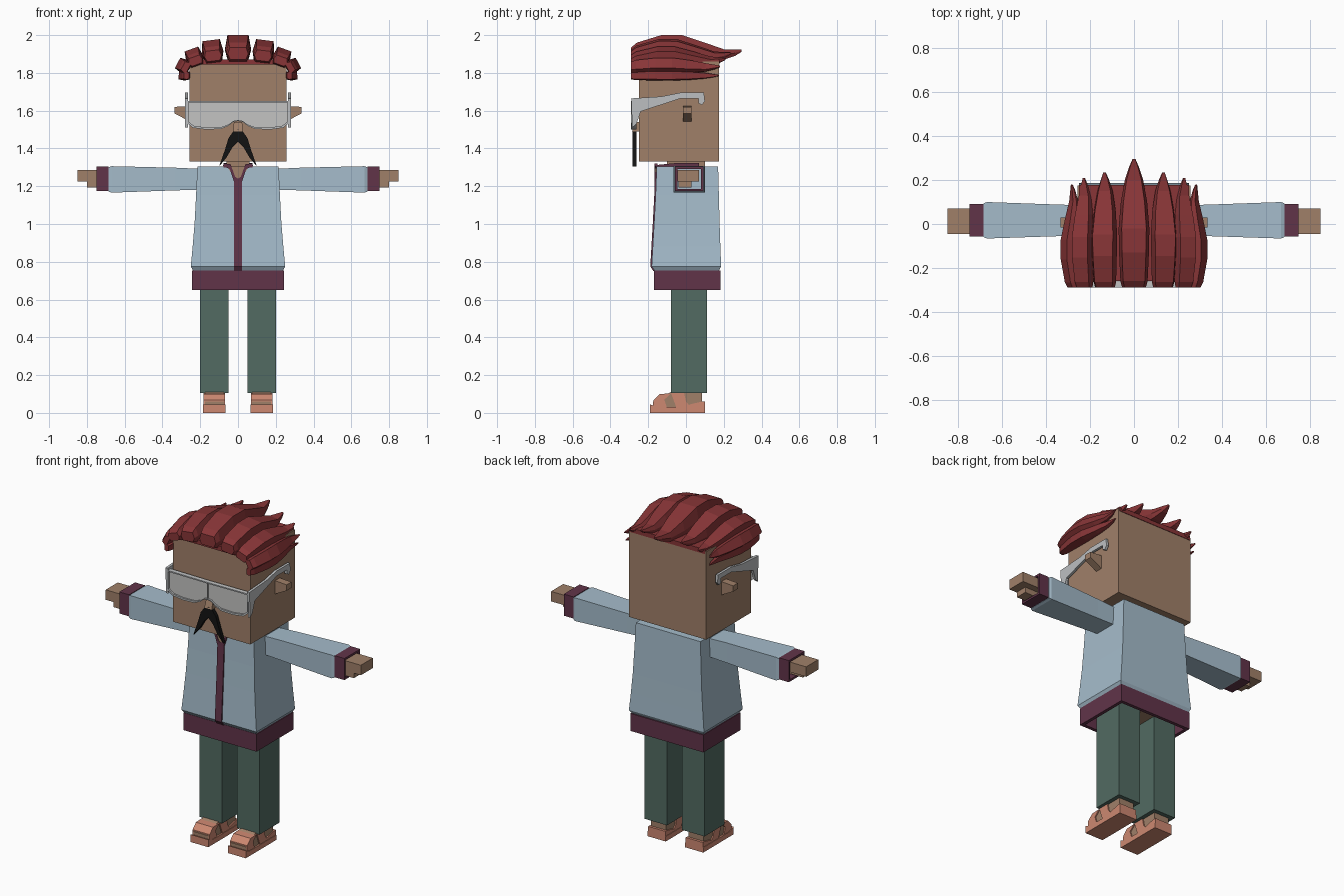
import bpy, bmesh, math
from mathutils import Matrix, Vector

cube = bpy.data.objects.get("Cube")
if cube:
    bpy.data.objects.remove(cube)


def material(name, code):
    """Flat colour from an sRGB hex code, stored linear."""
    rgb = [int(code[i:i + 2], 16) / 255 for i in (0, 2, 4)]
    col = [c / 12.92 if c < 0.04 else ((c + 0.055) / 1.055) ** 2.4 for c in rgb] + [1]
    m = bpy.data.materials.new(name)
    m.use_nodes = True
    m.diffuse_color = col
    m.node_tree.nodes["Principled BSDF"].inputs["Base Color"].default_value = col
    return m


skin = material("skin", "A08069")
shirt = material("pale blue cloth", "A5BCCB")
trim = material("plum trim", "613449")
pants = material("green cloth", "526B62")
hair = material("red hair", "883537")
leather = material("salmon leather", "CD8871")
black = material("black hair", "121212")
frame = material("light grey frame", "BCBFC1")
lens = material("grey lens", "C4C3C2")


def loft(name, sections, mat, mirror=False, closed=False):
    """Skin a list of equal-length point rings; closed joins last to first."""
    bm = bmesh.new()
    rings = [[bm.verts.new(p) for p in s] for s in sections]
    n = len(rings[0])
    pairs = list(zip(rings, rings[1:]))
    if closed:
        pairs.append((rings[-1], rings[0]))
    else:
        bm.faces.new(rings[0])
        bm.faces.new(rings[-1])
    for a, b in pairs:
        for i in range(n):
            j = (i + 1) % n
            bm.faces.new((a[i], a[j], b[j], b[i]))
    bmesh.ops.recalc_face_normals(bm, faces=bm.faces)
    me = bpy.data.meshes.new(name)
    bm.to_mesh(me)
    bm.free()
    me.materials.append(mat)
    ob = bpy.data.objects.new(name, me)
    bpy.context.collection.objects.link(ob)
    if mirror:
        ob.modifiers.new("mirror", "MIRROR").use_axis[0] = True
    return ob


def rect_z(x0, x1, y0, y1, z):
    return [(x0, y0, z), (x1, y0, z), (x1, y1, z), (x0, y1, z)]


def rect_x(x, y0, y1, z0, z1):
    return [(x, y0, z0), (x, y1, z0), (x, y1, z1), (x, y0, z1)]


def box(name, x, y, z, mat, mirror=False):
    return loft(name, [rect_z(*x, *y, h) for h in z], mat, mirror)


def front_plate(name, pts, y0, y1, mat, mirror=False):
    """Extrude an (x, z) outline along y."""
    return loft(name, [[(x, y, z) for x, z in pts] for y in (y0, y1)], mat, mirror)


def side_plate(name, pts, x0, x1, mat, mirror=False):
    """Extrude a (y, z) outline along x."""
    return loft(name, [[(x, y, z) for y, z in pts] for x in (x0, x1)], mat, mirror)


# Head, neck and ears
box("head", (-0.257, 0.257), (-0.25, 0.175), (1.33, 1.86), skin)
box("neck", (-0.06, 0.06), (-0.1, 0.1), (1.2, 1.34), skin)
loft("ears", [rect_x(0.25, -0.015, 0.03, 1.54, 1.625),
              rect_x(0.335, -0.015, 0.03, 1.585, 1.62)], skin, True)
loft("nose", [rect_z(-0.025, 0.025, -0.285, -0.24, 1.49),
              rect_z(-0.022, 0.022, -0.27, -0.24, 1.54)], skin)

# Moustache: two drooping points
front_plate("moustache", [(0, 1.5), (0.025, 1.49), (0.05, 1.455), (0.07, 1.39),
                          (0.1, 1.305), (0.062, 1.35), (0.03, 1.405), (0, 1.435)],
            -0.283, -0.262, black, True)

# Glasses: lens, rim along its edge, and bent temples
outline = [(0, 1.65), (0.27, 1.652), (0.27, 1.535), (0.24, 1.51), (0.17, 1.5),
           (0.09, 1.503), (0.05, 1.52), (0.025, 1.54), (0, 1.545)]
front_plate("lenses", outline, -0.28, -0.265, lens, True)
inner = [(x * 0.97, 1.59 + (z - 1.59) * 0.88) for x, z in outline]
loft("glasses_rim", [[(x, y, z) for x, z in o] for o, y in
                     ((outline, -0.29), (outline, -0.262), (inner, -0.262), (inner, -0.29))],
     frame, True, closed=True)
side_plate("temples", [(-0.29, 1.665), (-0.13, 1.675), (-0.03, 1.695), (0.095, 1.695),
                       (0.1, 1.65), (0.085, 1.63), (0.065, 1.64), (0.065, 1.665),
                       (-0.03, 1.665), (-0.24, 1.595), (-0.262, 1.53), (-0.285, 1.51)],
           0.265, 0.28, frame, True)


# Hair: tapered locks running front to back, rolled outward toward the sides
# stations: y, bottom, top, half width
LOCK = [(-0.29, 0.01, 0.075, 0.054), (-0.26, 0, 0.1, 0.062), (-0.13, 0, 0.14, 0.068),
        (-0.02, 0, 0.14, 0.07), (0.1, 0, 0.1, 0.06), (0.2, 0.01, 0.065, 0.042),
        (0.26, 0.03, 0.063, 0.022), (0.295, 0.052, 0.064, 0.007)]
SHAPE = [(-0.75, 0), (0.75, 0), (1, 0.45), (0.8, 1), (-0.8, 1), (-1, 0.45)]


def hair_lock(name, x, z, roll, wide, tall, tip, mirror=True):
    turn = Matrix.Rotation(math.radians(roll), 3, "Y")
    stretch = (tip + 0.29) / 0.585
    sections = []
    for y, lo, hi, w in LOCK:
        sections.append([Vector((x, (y + 0.29) * stretch - 0.29, z)) + turn @
                         Vector((u * w * wide, 0, (lo + (hi - lo) * v) * tall))
                         for u, v in SHAPE])
    loft(name, sections, hair, mirror)


hair_lock("hair_lock_middle", 0, 1.86, 0, 1, 1, 0.295, False)
hair_lock("hair_locks_inner", 0.128, 1.855, 7, 0.83, 0.85, 0.235)
hair_lock("hair_locks_outer", 0.215, 1.838, 20, 0.68, 0.67, 0.21)
hair_lock("hair_locks_temple", 0.258, 1.82, 62, 0.55, 0.5, 0.18)
hair_lock("hair_locks_side", 0.255, 1.785, 88, 0.38, 0.42, 0.175)
box("hair_cap", (-0.25, 0.25), (-0.26, 0.178), (1.845, 1.872), hair)

# Jacket: flared torso with tucked lower edge; stations: z, half width, front, back
TORSO = [(0.75, 0.235, -0.165, 0.172), (0.775, 0.25, -0.182, 0.186),
         (0.88, 0.24, -0.176, 0.182), (1.0, 0.23, -0.169, 0.178),
         (1.15, 0.222, -0.161, 0.174), (1.305, 0.215, -0.155, 0.17)]
loft("jacket", [rect_z(-w, w, f, b, z) for z, w, f, b in TORSO], shirt)
loft("jacket_stripe", [rect_z(-0.022, 0.022, f - 0.007, f + 0.02, z)
                       for z, w, f, b in TORSO[:-1]] +
     [rect_z(-0.022, 0.022, -0.165, -0.14, 1.24)], trim)

# Open collar
front_plate("chest", [(-0.06, 1.306), (0, 1.22), (0.06, 1.306)], -0.163, -0.14, skin)
front_plate("lapels", [(0, 1.225), (0.022, 1.225), (0.043, 1.29), (0.08, 1.308),
                       (0.075, 1.32), (0.04, 1.318), (0.015, 1.25), (0, 1.24)],
            -0.167, -0.15, trim, True)
side_plate("collar", [(-0.16, 1.3), (0.07, 1.3), (0.07, 1.322), (-0.06, 1.322),
                      (-0.16, 1.312)], 0.055, 0.078, trim, True)


# Hollow hem below the jacket
def hem_ring(t, z):
    return rect_z(t - 0.243, 0.243 - t, t - 0.17, 0.182 - t, z)


loft("jacket_hem", [hem_ring(0, 0.65), hem_ring(0, 0.755), hem_ring(0.02, 0.755),
                    hem_ring(0.02, 0.65)], trim, closed=True)
box("hips", (-0.2, 0.2), (-0.08, 0.11), (0.69, 0.76), skin)

# Sleeves, hollow cuffs and hands
loft("sleeves", [rect_x(0.2, -0.05, 0.085, 1.182, 1.292),
                 rect_x(0.33, -0.055, 0.088, 1.178, 1.298),
                 rect_x(0.67, -0.066, 0.1, 1.166, 1.306),
                 rect_x(0.685, -0.06, 0.094, 1.172, 1.3)], shirt, True)


def cuff_ring(t, x):
    return rect_x(x, t - 0.058, 0.092 - t, 1.174 + t, 1.304 - t)


loft("cuffs", [cuff_ring(0, 0.685), cuff_ring(0, 0.75), cuff_ring(0.012, 0.75),
               cuff_ring(0.012, 0.685)], trim, True, closed=True)
side_plate("hands", [(-0.045, 1.225), (0.07, 1.225), (0.07, 1.285), (-0.045, 1.285)],
           0.68, 0.85, skin, True)
box("thumbs", (0.68, 0.8), (-0.04, 0.03), (1.192, 1.23), skin, True)

# Legs
box("trouser_legs", (0.05, 0.2), (-0.08, 0.11), (0.105, 0.72), pants, True)

# Feet and sandals
side_plate("feet", [(-0.175, 0.02), (0.085, 0.02), (0.085, 0.115), (-0.07, 0.115),
                    (-0.13, 0.085), (-0.175, 0.06)], 0.075, 0.175, skin, True)
side_plate("sandal_soles", [(-0.19, 0), (0.1, 0), (0.1, 0.03), (-0.15, 0.03),
                            (-0.19, 0.045)], 0.065, 0.185, leather, True)
side_plate("toe_straps", [(-0.175, 0.025), (-0.1, 0.025), (-0.115, 0.07), (-0.08, 0.103),
                          (-0.14, 0.1), (-0.172, 0.068)], 0.068, 0.182, leather, True)
side_plate("ankle_straps", [(-0.05, 0.025), (0.03, 0.025), (0.0, 0.06), (-0.01, 0.106),
                            (-0.075, 0.118), (-0.08, 0.108)], 0.068, 0.182, leather, True)
side_plate("heel_straps", [(0.0, 0.025), (0.1, 0.025), (0.1, 0.06), (0.085, 0.06),
                           (0.02, 0.045)], 0.068, 0.182, leather, True)
